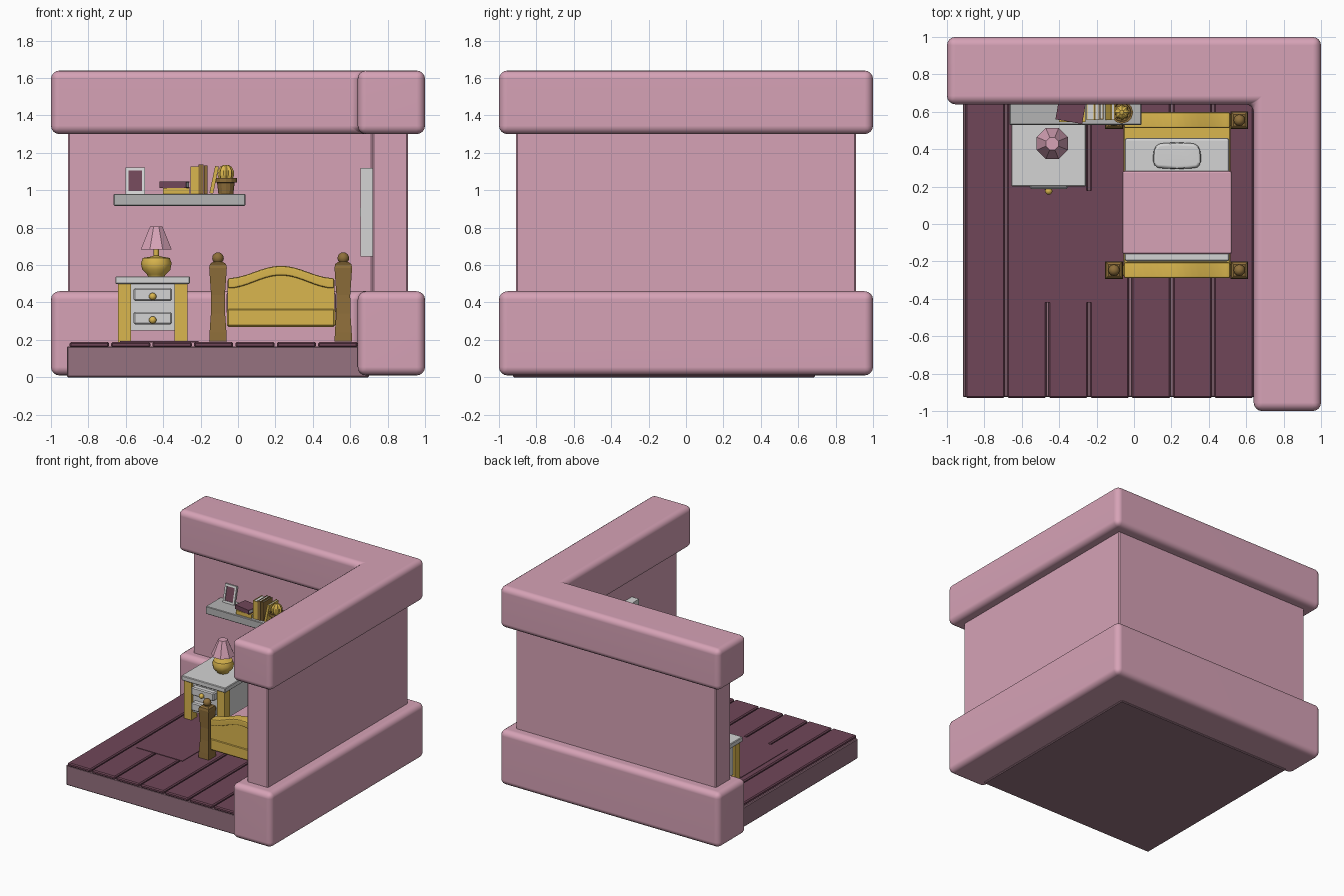
import bpy, bmesh, math
from mathutils import Matrix, Euler, Vector

if "Cube" in bpy.data.objects:
    bpy.data.objects.remove(bpy.data.objects["Cube"])


def mat(name, r, g, b):
    m = bpy.data.materials.new(name)
    lin = [((c / 255 + 0.055) / 1.055) ** 2.4 for c in (r, g, b)]
    m.diffuse_color = (*lin, 1)
    m.use_nodes = True
    m.node_tree.nodes["Principled BSDF"].inputs["Base Color"].default_value = m.diffuse_color
    return m


PINK = mat("pink", 214, 162, 182)
PURPLE = mat("dark_purple", 112, 70, 88)
MAUVE = mat("floor_side_mauve", 150, 114, 128)
GOLD = mat("gold", 218, 182, 78)
BROWN = mat("brown", 142, 110, 58)
LIGHT = mat("light_grey", 212, 212, 212)
GREY = mat("grey", 180, 180, 180)


def finish(name, bm, material, loc=(0, 0, 0), rot=(0, 0, 0), bevel=0, seg=1, smooth=None):
    bmesh.ops.recalc_face_normals(bm, faces=bm.faces)
    if bevel:
        bmesh.ops.bevel(bm, geom=bm.edges[:], offset=bevel, segments=seg,
                        profile=0.5, affect='EDGES', clamp_overlap=True)
    me = bpy.data.meshes.new(name)
    bm.to_mesh(me)
    bm.free()
    ob = bpy.data.objects.new(name, me)
    bpy.context.collection.objects.link(ob)
    ob.location, ob.rotation_euler = loc, rot
    me.materials.append(material)
    if smooth:
        bpy.ops.object.select_all(action='DESELECT')
        ob.select_set(True)
        bpy.context.view_layer.objects.active = ob
        bpy.ops.object.shade_smooth_by_angle(angle=math.radians(smooth))
        if bevel:
            ob.modifiers.new("weighted", 'WEIGHTED_NORMAL').keep_sharp = True
    return ob


def boxes(name, parts, material, **kw):
    """One object from boxes (x0, x1, y0, y1, z0, z1)."""
    bm = bmesh.new()
    for x0, x1, y0, y1, z0, z1 in parts:
        m = Matrix.Translation(((x0 + x1) / 2, (y0 + y1) / 2, (z0 + z1) / 2))
        m = m @ Matrix.Diagonal((x1 - x0, y1 - y0, z1 - z0, 1))
        bmesh.ops.create_cube(bm, size=1, matrix=m)
    return finish(name, bm, material, **kw)


def prism(name, pts, a, b, axis, material, **kw):
    """Extrude a 2D outline from a to b along z or y."""
    place = (lambda p, h: (p[0], p[1], h)) if axis == 'z' else (lambda p, h: (p[0], h, p[1]))
    bm = bmesh.new()
    lo = [bm.verts.new(place(p, a)) for p in pts]
    hi = [bm.verts.new(place(p, b)) for p in pts]
    bm.faces.new(lo)
    bm.faces.new(hi)
    n = len(pts)
    for i in range(n):
        j = (i + 1) % n
        bm.faces.new((lo[i], lo[j], hi[j], hi[i]))
    return finish(name, bm, material, **kw)


def lathe(name, profile, n, material, loc, phase=0, rib=1, **kw):
    """Turn (radius, z) points around z; rib scales every second side."""
    bm = bmesh.new()
    rings = []
    for r, z in profile:
        ring = []
        for i in range(n):
            a = phase + 2 * math.pi * i / n
            q = r * (rib if i % 2 else 1)
            ring.append(bm.verts.new((q * math.cos(a), q * math.sin(a), z)))
        rings.append(ring)
    bm.faces.new(rings[0])
    bm.faces.new(rings[-1])
    for p, q in zip(rings, rings[1:]):
        for i in range(n):
            j = (i + 1) % n
            bm.faces.new((p[i], p[j], q[j], q[i]))
    return finish(name, bm, material, loc=loc, **kw)


def ball(name, r, loc, material, scale=(1, 1, 1)):
    bm = bmesh.new()
    bmesh.ops.create_uvsphere(bm, u_segments=12, v_segments=8, radius=r)
    bmesh.ops.scale(bm, vec=scale, verts=bm.verts)
    return finish(name, bm, material, loc=loc, smooth=60)


# Walls: two thick rounded bands around a thinner wall, all L-shaped
def ell(o, i):
    return [(-o, o), (o, o), (o, -o), (i, -o), (i, i), (-o, i)]


prism("lower_wall_band", ell(1, 0.64), 0.01, 0.46, 'z', PINK, bevel=0.045, seg=4, smooth=35)
prism("upper_wall_band", ell(1, 0.64), 1.30, 1.64, 'z', PINK, bevel=0.045, seg=4, smooth=35)
prism("wall", ell(0.91, 0.72), 0.3, 1.45, 'z', PINK, bevel=0.008)

# Floor
boxes("floor_base", [(-0.915, 0.70, -0.925, 0.69, 0, 0.165)], MAUVE, bevel=0.006)
for i in range(7):
    x = -0.90 + 0.2215 * i
    boxes("floor_plank", [(x, x + 0.21, -0.93, 0.69, 0.16, 0.189)], PURPLE, bevel=0.008)
boxes("rug", [(-0.63, -0.21, -0.42, 0.18, 0.186, 0.193)], PURPLE)

# Bed ends: posts, arched rail, panels
xs = [-0.055 + 0.57 * i / 16 for i in range(17)]


def arc(base, rise):
    return [(x, base + rise * (0.5 - 0.5 * math.cos(2 * math.pi * i / 16))) for i, x in enumerate(xs)]


R2 = math.sqrt(2)
for end, y in (("foot", -0.247), ("head", 0.555)):
    for x in (-0.107, 0.563):
        prof = [(0.047, 0.19), (0.045, 0.24), (0.038, 0.34), (0.037, 0.44), (0.044, 0.54),
                (0.047, 0.585), (0.043, 0.605), (0.03, 0.615)]
        lathe(end + "_post", [(r * R2, z) for r, z in prof], 4, BROWN, (x, y, 0),
              phase=math.pi / 4)
        ball(end + "_post_knob", 0.031, (x, y, 0.637), BROWN)
    prism(end + "_rail", arc(0.53, 0.066) + arc(0.475, 0.07)[::-1], y - 0.043, y + 0.043, 'y',
          GOLD, bevel=0.012, seg=2, smooth=40)
    prism(end + "_panel", arc(0.50, 0.066) + [(xs[-1], 0.36), (xs[0], 0.36)],
          y - 0.03, y + 0.03, 'y', GOLD)
    boxes(end + "_lower_rail", [(-0.06, 0.52, y - 0.035, y + 0.035, 0.27, 0.37)], GOLD, bevel=0.01)

# Bed body
boxes("bed_frame", [(-0.055, 0.515, -0.22, 0.53, 0.27, 0.37)], GOLD, bevel=0.005)
boxes("mattress", [(-0.05, 0.51, -0.20, 0.46, 0.35, 0.44)], LIGHT, bevel=0.014, seg=2)
boxes("blanket", [(-0.062, 0.523, -0.16, 0.283, 0.34, 0.452)], PINK, bevel=0.01, seg=2)
pillow = [(0.10, 0.33), (0.12, 0.30), (0.23, 0.293), (0.34, 0.30), (0.36, 0.33),
          (0.355, 0.40), (0.33, 0.43), (0.23, 0.437), (0.13, 0.43), (0.105, 0.40)]
prism("pillow", pillow, 0.435, 0.485, 'z', LIGHT, bevel=0.018, seg=2, smooth=40)

# Nightstand
boxes("nightstand_top", [(-0.656, -0.256, 0.20, 0.62, 0.50, 0.54)], LIGHT, bevel=0.005)
boxes("nightstand_body", [(-0.625, -0.285, 0.235, 0.59, 0.25, 0.505)], LIGHT)
boxes("nightstand_legs", [(x, x + 0.07, y, y + 0.07, 0.188, 0.50)
                          for x in (-0.642, -0.34) for y in (0.213, 0.535)], GOLD)
for z in (0.282, 0.408):
    boxes("drawer_front", [(-0.558, -0.354, 0.188, 0.24, z, z + 0.068)], LIGHT, bevel=0.008)
    ball("drawer_knob", 0.02, (-0.456, 0.176, z + 0.024), GOLD)

# Table lamp
lathe("lamp_base", [(0.045, 0.54), (0.05, 0.55), (0.075, 0.575), (0.082, 0.61), (0.072, 0.638),
                    (0.03, 0.645), (0.014, 0.65), (0.014, 0.71)], 12, GOLD, (-0.437, 0.43, 0), smooth=35)
lathe("lamp_shade", [(0.09, 0.682), (0.036, 0.806)], 8, PINK, (-0.437, 0.43, 0), phase=math.pi / 8)

# Wall shelf
boxes("shelf", [(-0.665, 0.04, 0.53, 0.73, 0.917, 0.98)], GREY, bevel=0.004)


def frame_bars(w, h, d, b):
    return [(-w, -w + b, 0, d, 0, h), (w - b, w, 0, d, 0, h),
            (-w + b, w - b, 0, d, 0, b), (-w + b, w - b, 0, d, h - b, h)]


# Leaning picture frame
lean = (math.radians(-14), 0, 0)
spot = (-0.55, 0.66, 0.981)
boxes("picture_frame", frame_bars(0.052, 0.145, 0.018, 0.016), LIGHT, loc=spot, rot=lean)
boxes("picture", [(-0.04, 0.04, 0.006, 0.015, 0.01, 0.135)], PURPLE, loc=spot, rot=lean)


# Books: cover with spine at the front, page block inside
def book(t, d, h, cover, loc, rot=(0, 0, 0)):
    c, k = 0.005, t / 2
    boxes("book_cover", [(-k, -k + c, 0, d, 0, h), (k - c, k, 0, d, 0, h),
                         (-k + c, k - c, 0, c, 0, h)], cover, loc=loc, rot=rot)
    boxes("book_pages", [(-k + c, k - c, c, d - c, 0.004, h - 0.004)], LIGHT, loc=loc, rot=rot)


flat = math.pi / 2
book(0.03, 0.12, 0.142, GOLD, (-0.402, 0.545, 0.996), (0, flat, 0))
book(0.034, 0.11, 0.145, PURPLE, (-0.42, 0.56, 1.03), (0, flat, math.radians(-10)))
book(0.042, 0.12, 0.147, GOLD, (-0.233, 0.555, 0.98))
book(0.026, 0.12, 0.157, BROWN, (-0.197, 0.555, 0.98))
book(0.02, 0.12, 0.152, BROWN, (-0.173, 0.56, 0.98))
book(0.02, 0.12, 0.148, GOLD, (-0.143, 0.555, 0.983), (0, math.radians(12), 0))

# Potted cactus
pot = (-0.065, 0.597, 0)
lathe("pot", [(0.04, 0.98), (0.047, 1.04), (0.06, 1.042), (0.06, 1.066), (0.05, 1.066), (0.047, 1.056)],
      12, BROWN, pot)
lathe("cactus", [(0.034, 1.05), (0.044, 1.08), (0.042, 1.105), (0.03, 1.126), (0.012, 1.136)],
      16, GOLD, pot, rib=0.8)

# Square window on the right wall
side = (0, 0, math.pi / 2)
place = (0.725, -0.095, 0.645)
boxes("window_frame", frame_bars(0.232, 0.475, 0.07, 0.045), LIGHT, loc=place, rot=side)
boxes("window_crossbars", [(-0.235, 0.235, 0.002, 0.072, 0.215, 0.26),
                           (-0.022, 0.022, 0.0, 0.066, 0.04, 0.44)], LIGHT, loc=place, rot=side)
